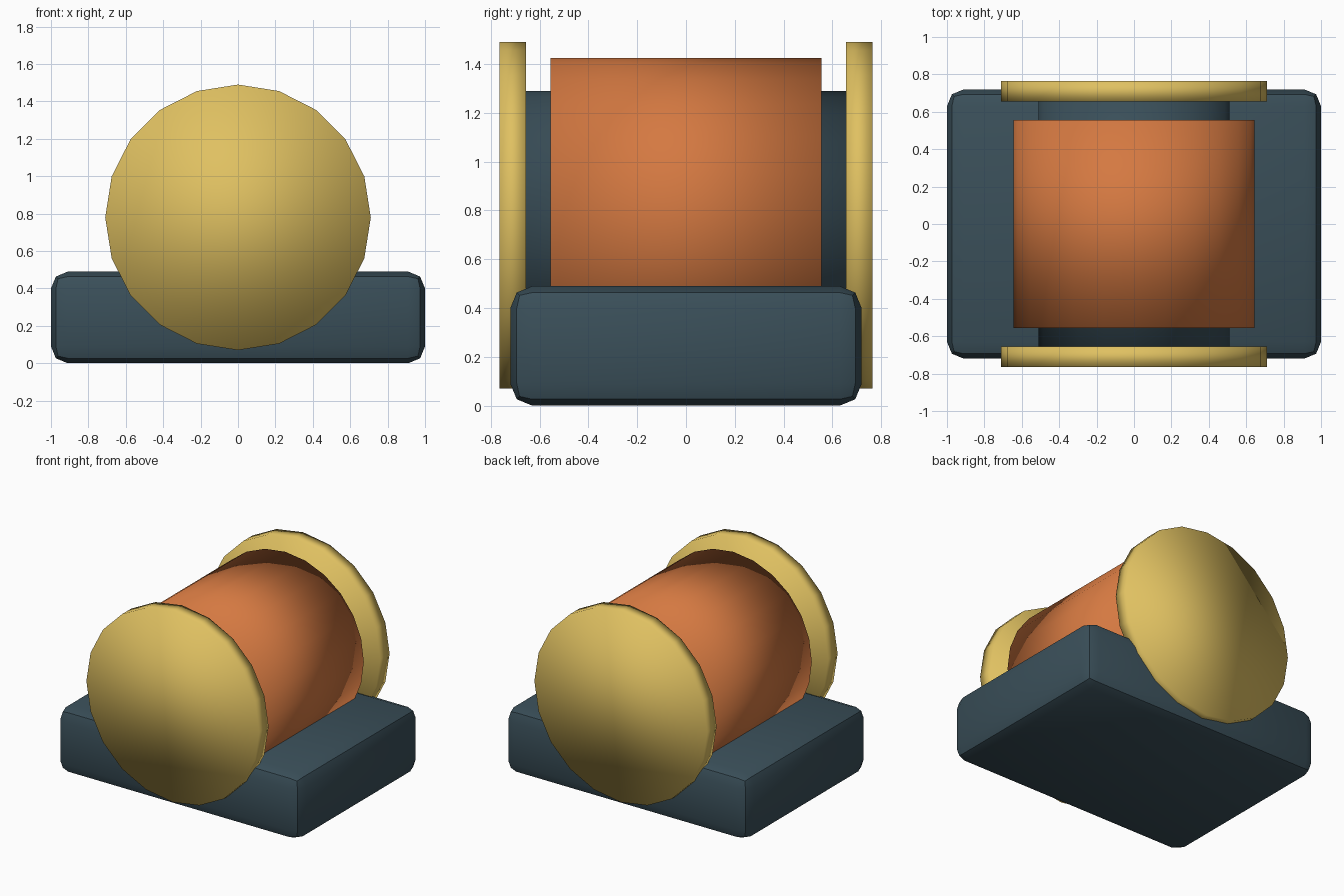
import bpy, bmesh, math
from mathutils import Matrix

cube = bpy.data.objects.get("Cube")
if cube:
    bpy.data.objects.remove(cube, do_unlink=True)


def make_material(name, rgb):
    mat = bpy.data.materials.new(name)
    mat.use_nodes = True
    color = (*rgb, 1.0)
    mat.diffuse_color = color
    mat.node_tree.nodes["Principled BSDF"].inputs["Base Color"].default_value = color
    return mat


slate = make_material("dark slate", (0.042, 0.078, 0.1))
gold = make_material("gold", (0.74, 0.53, 0.12))
copper = make_material("copper orange", (0.66, 0.19, 0.053))

AXIS_HEIGHT = 0.78


def add_object(name, bm, mat):
    for face in bm.faces:
        face.smooth = True
    mesh = bpy.data.meshes.new(name)
    bm.to_mesh(mesh)
    bm.free()
    mesh.materials.append(mat)
    obj = bpy.data.objects.new(name, mesh)
    bpy.context.collection.objects.link(obj)
    return obj


def add_drum(name, radius, length, sides, y, mat):
    """Capped cylinder lying along y, smooth over its rims, one corner at the top."""
    bm = bmesh.new()
    bmesh.ops.create_cone(bm, cap_ends=True, segments=sides, radius1=radius,
                          radius2=radius, depth=length)
    place = Matrix.Translation((0, y, AXIS_HEIGHT)) @ Matrix.Rotation(math.pi / 2, 4, "X")
    bmesh.ops.transform(bm, matrix=place, verts=bm.verts)
    return add_object(name, bm, mat)


# Base block with rounded edges
bm = bmesh.new()
bmesh.ops.create_cube(bm, size=1)
bmesh.ops.scale(bm, vec=(2.0, 1.44, 0.49), verts=bm.verts)
bmesh.ops.translate(bm, vec=(0, 0, 0.245), verts=bm.verts)
bmesh.ops.bevel(bm, geom=bm.edges[:], offset=0.09, segments=2, profile=0.5,
                affect="EDGES")
base = add_object("base", bm, slate)
bpy.ops.object.select_all(action="DESELECT")
base.select_set(True)
bpy.context.view_layer.objects.active = base
bpy.ops.object.shade_smooth_by_angle(angle=math.radians(30))

# Spool: core, winding and the two end discs
add_drum("spool_core", 0.51, 1.36, 20, 0, slate)
add_drum("winding", 0.645, 1.11, 24, 0, copper)
for name, side in (("front_disc", -1), ("back_disc", 1)):
    add_drum(name, 0.71, 0.11, 20, side * 0.71, gold)
